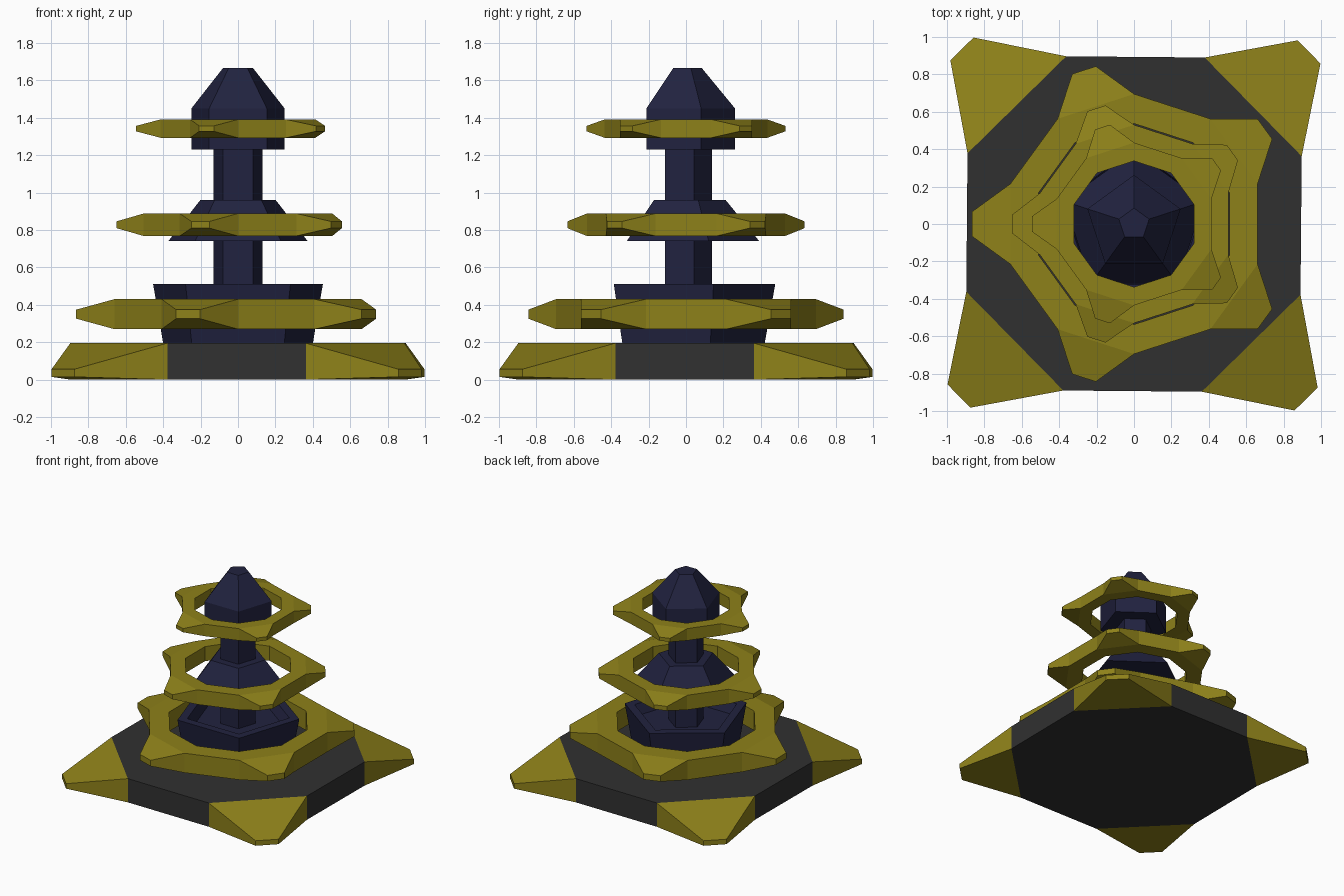
import bpy, bmesh, math
from mathutils import Vector

if "Cube" in bpy.data.objects:
    bpy.data.objects.remove(bpy.data.objects["Cube"])


def material(name, rgb):
    m = bpy.data.materials.new(name)
    m.diffuse_color = (*rgb, 1)
    m.use_nodes = True
    m.node_tree.nodes["Principled BSDF"].inputs["Base Color"].default_value = m.diffuse_color
    return m


GOLD = material("gold", (0.27, 0.22, 0.01))
NAVY = material("navy", (0.015, 0.016, 0.05))
DARK = material("charcoal", (0.03, 0.03, 0.03))


def lathe(profile, sides, start_deg, closed=False):
    """Faceted solid from (radius, z) points listed bottom to top."""
    bm = bmesh.new()
    loops = []
    for r, z in profile:
        angles = [math.radians(start_deg + 360 * i / sides) for i in range(sides)]
        loops.append([bm.verts.new((r * math.cos(a), r * math.sin(a), z)) for a in angles])
    pairs = list(zip(loops, loops[1:]))
    if closed:
        pairs.append((loops[-1], loops[0]))
    else:
        bm.faces.new(loops[0][::-1])
        bm.faces.new(loops[-1])
    for lo, hi in pairs:
        for i in range(sides):
            j = (i + 1) % sides
            bm.faces.new((lo[i], lo[j], hi[j], hi[i]))
    bmesh.ops.recalc_face_normals(bm, faces=bm.faces)
    return bm


def pull_spikes(bm, pick, out, width, height, dz=0, mat=0):
    """Extrude the picked side faces outward into blunt tapered tips."""
    bm.normal_update()
    for f in [f for f in bm.faces if pick(f)]:
        n, c = f.normal.copy(), f.calc_center_median()
        tip = bmesh.ops.extrude_discrete_faces(bm, faces=[f])["faces"][0]
        for v in tip.verts:
            d = v.co - c
            v.co = c + n * out + Vector((d.x * width, d.y * width, d.z * height + dz))
        for e in tip.edges:
            for g in e.link_faces:
                g.material_index = mat


def finish(name, bm, *mats):
    bmesh.ops.recalc_face_normals(bm, faces=bm.faces)
    me = bpy.data.meshes.new(name)
    bm.to_mesh(me)
    bm.free()
    for m in mats:
        me.materials.append(m)
    ob = bpy.data.objects.new(name, me)
    bpy.context.collection.objects.link(ob)


# octagonal base plate with four gold corner spikes
bm = lathe([(0.967, 0), (0.967, 0.195)], 8, 22.0)
pull_spikes(bm, lambda f: abs(f.normal.x * f.normal.y) > 0.3,
            0.419, 0.235, 0.21, -0.0625, 1)
finish("base_plate", bm, DARK, GOLD)

# five-sided core parts, corner pointing to +y
CORE = {
    "core_bowl": [(0.42, 0.19), (0.477, 0.51), (0.40, 0.51), (0.36, 0.43)],
    "core_column": [(0.138, 0.42), (0.138, 1.24)],
    "core_skirt": [(0.392, 0.74), (0.212, 0.96)],
    "core_cap": [(0.262, 1.23), (0.262, 1.45), (0.085, 1.665)],
}
for name, profile in CORE.items():
    finish(name, lathe(profile, 5, 90), NAVY)


# floating ten-sided rings with five outward tips
def outward_alternate(f):
    n, c = f.normal, f.calc_center_median()
    return (abs(n.z) < 0.1 and n.x * c.x + n.y * c.y > 0
            and math.cos(5 * math.atan2(n.y, n.x)) < -0.9)


for name, z, h, r_in, r_out, reach in [
        ("lower_ring", 0.35, 0.08, 0.537, 0.695, 0.204),
        ("middle_ring", 0.828, 0.06, 0.41, 0.53, 0.146),
        ("upper_ring", 1.342, 0.049, 0.337, 0.435, 0.131)]:
    bm = lathe([(r_in, z - h), (r_out, z - h), (r_out, z + h), (r_in, z + h)], 10, 18, True)
    pull_spikes(bm, outward_alternate, reach, 0.31, 0.3)
    finish(name, bm, GOLD)
